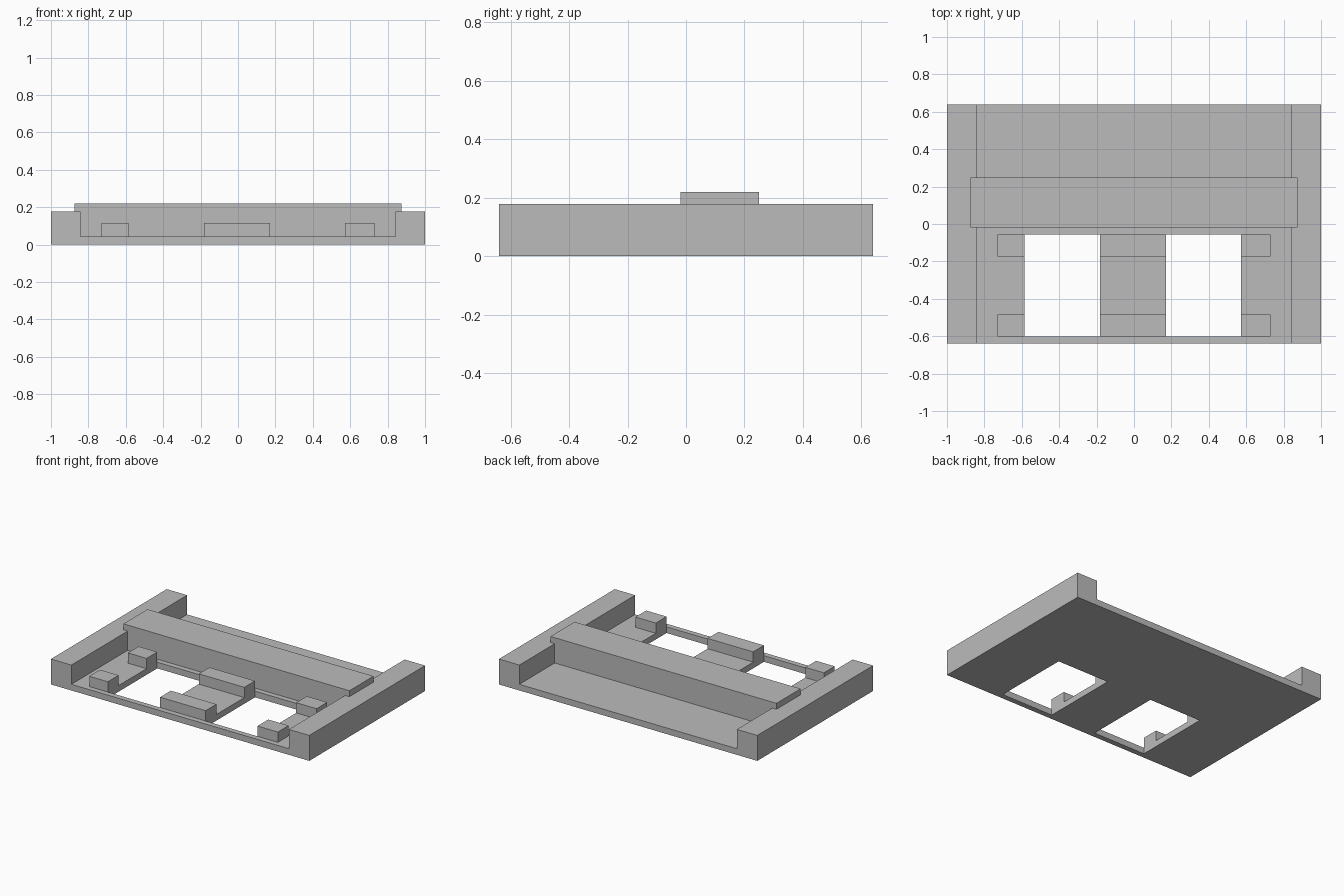
import bpy
import bmesh

if "Cube" in bpy.data.objects:
    bpy.data.objects.remove(bpy.data.objects["Cube"], do_unlink=True)

GREY = (0.5, 0.5, 0.5, 1)
grey = bpy.data.materials.new("plain_grey")
grey.use_nodes = True
grey.diffuse_color = GREY
grey.node_tree.nodes["Principled BSDF"].inputs["Base Color"].default_value = GREY

BASE, BLOCK, RAIL, LID = 0.043, 0.115, 0.178, 0.22
HALF_X, HALF_Y, INNER = 1.0, 0.64, 0.842
HOLES = ((-0.586, -0.182), (0.171, 0.572))
HOLE_Y = (-0.602, -0.056)
BEAM_Y = (-0.018, 0.249)


def extrude(name, outline, axis, start, end):
    """Prism from a flat outline, pushed along axis 'y' or 'z'."""
    bm = bmesh.new()
    place = (lambda a, b: (a, start, b)) if axis == "y" else (lambda a, b: (a, b, start))
    face = bm.faces.new([bm.verts.new(place(a, b)) for a, b in outline])
    new = bmesh.ops.extrude_face_region(bm, geom=[face])["geom"]
    shift = (0, end - start, 0) if axis == "y" else (0, 0, end - start)
    bmesh.ops.translate(bm, vec=shift,
                        verts=[v for v in new if isinstance(v, bmesh.types.BMVert)])
    bmesh.ops.recalc_face_normals(bm, faces=bm.faces)
    mesh = bpy.data.meshes.new(name)
    bm.to_mesh(mesh)
    bm.free()
    mesh.materials.append(grey)
    obj = bpy.data.objects.new(name, mesh)
    bpy.context.collection.objects.link(obj)
    return obj


def box(name, x, y, z):
    outline = [(x[0], y[0]), (x[1], y[0]), (x[1], y[1]), (x[0], y[1])]
    return extrude(name, outline, "z", z[0], z[1])


# Base plate and side rails as one channel section
half = [(HALF_X, 0), (HALF_X, RAIL), (INNER, RAIL), (INNER, BASE)]
channel = half + [(-x, z) for x, z in reversed(half)]
tray = extrude("base_tray", channel, "y", -HALF_Y, HALF_Y)

# Two rectangular openings through the plate
for i, span in enumerate(HOLES):
    cutter = box(f"opening_cutter_{i + 1}", span, HOLE_Y, (-0.1, 0.1))
    cutter.hide_render = True
    cutter.hide_set(True)
    cutter.display_type = "WIRE"
    cut = tray.modifiers.new("opening", "BOOLEAN")
    cut.operation = "DIFFERENCE"
    cut.solver = "EXACT"
    cut.object = cutter

# Cross beam whose lip rests on both rails
half = [(INNER, BASE), (INNER, RAIL), (0.875, RAIL), (0.875, LID)]
tee = half + [(-x, z) for x, z in reversed(half)]
extrude("cross_beam", tee, "y", *BEAM_Y)

# Raised blocks beside the front and rear edges of the openings
columns = {
    "right_block": (-0.73, HOLES[0][0]),
    "centre_block": (HOLES[0][1], HOLES[1][0]),
    "left_block": (HOLES[1][1], 0.73),
}
rows = {"front": (HOLE_Y[0], -0.483), "rear": (-0.174, HOLE_Y[1])}
for row, y in rows.items():
    for column, x in columns.items():
        box(f"{row}_{column}", x, y, (BASE, BLOCK))
